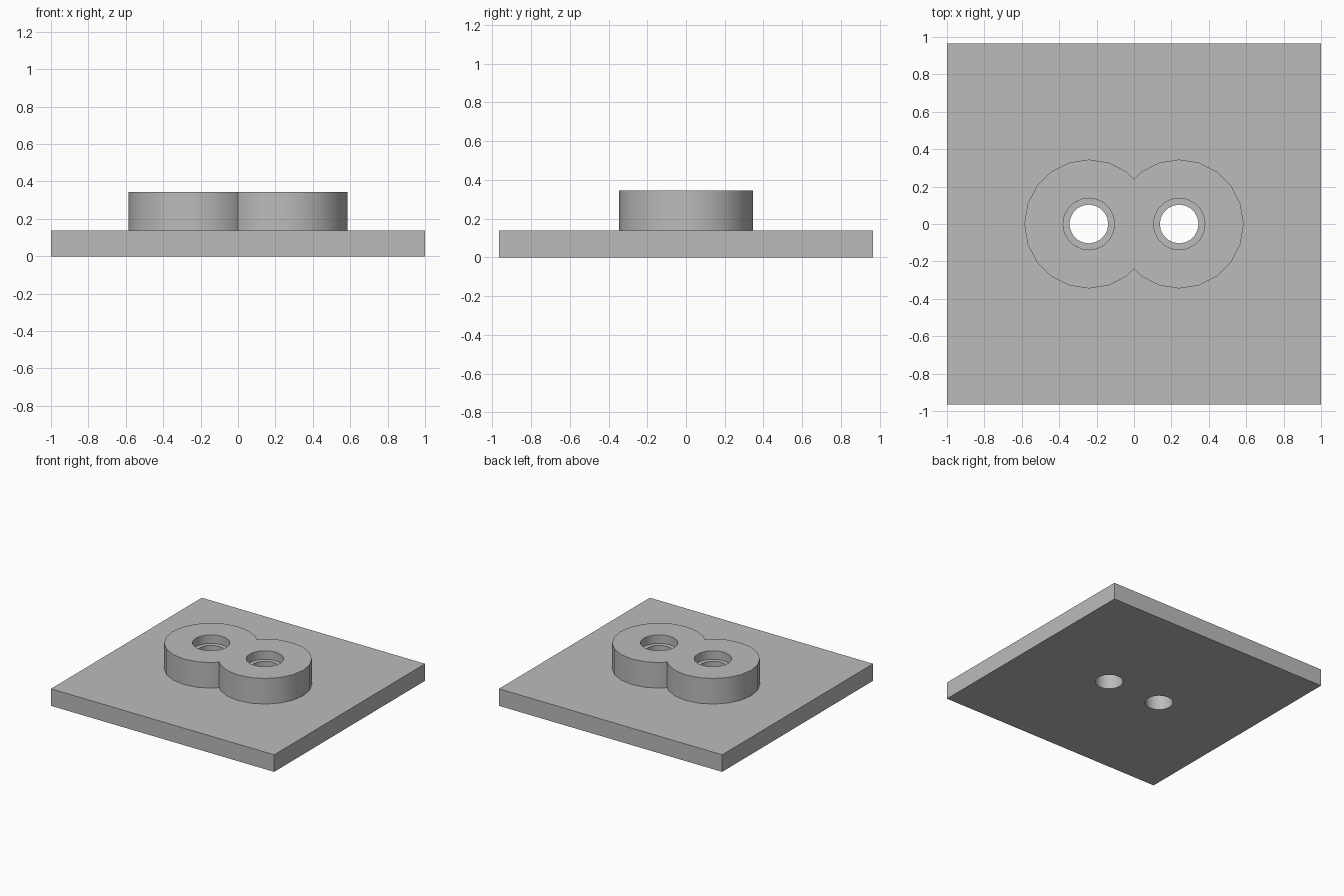
import bpy
import math

cube = bpy.data.objects.get("Cube")
if cube:
    bpy.data.objects.remove(cube, do_unlink=True)

U = 2 / 58            # one design unit
SIDES = 20
PLATE_TOP = 4 * U
TOP = 10 * U
SPACING = 7 * U       # bore offset from the centre

grey = bpy.data.materials.new("plain_grey")
grey.use_nodes = True
colour = (0.5, 0.5, 0.5, 1)
grey.diffuse_color = colour
grey.node_tree.nodes["Principled BSDF"].inputs["Base Color"].default_value = colour


def cylinder(name, x, radius, z0, z1):
    bpy.ops.mesh.primitive_cylinder_add(
        vertices=SIDES, radius=radius, depth=z1 - z0,
        location=(x, 0, (z0 + z1) / 2), rotation=(0, 0, math.pi / 2))
    obj = bpy.context.object
    obj.name = name
    obj.data.materials.append(grey)
    return obj


def combine(target, tool, operation):
    mod = target.modifiers.new(tool.name, "BOOLEAN")
    mod.operation = operation
    mod.solver = "EXACT"
    mod.object = tool
    bpy.context.view_layer.objects.active = target
    bpy.ops.object.modifier_apply(modifier=mod.name)
    bpy.data.objects.remove(tool, do_unlink=True)


# Flat base plate
bpy.ops.mesh.primitive_cube_add(size=1, location=(0, 0, PLATE_TOP / 2))
plate = bpy.context.object
plate.name = "base_plate_with_bosses"
plate.scale = (58 * U, 56 * U, PLATE_TOP)
bpy.ops.object.transform_apply(location=True, rotation=True, scale=True)
plate.data.materials.append(grey)

# Two merged round bosses
for side in (-1, 1):
    combine(plate, cylinder("boss", side * SPACING, 10 * U, PLATE_TOP / 2, TOP), "UNION")

# Through holes with shallow counterbores
for side in (-1, 1):
    combine(plate, cylinder("through_hole", side * SPACING, 3 * U, -U, TOP + U), "DIFFERENCE")
    combine(plate, cylinder("counterbore", side * SPACING, 4 * U, TOP - 2 * U, TOP + U), "DIFFERENCE")

# Smooth walls, crisp edges
bpy.ops.object.select_all(action="DESELECT")
plate.select_set(True)
bpy.context.view_layer.objects.active = plate
bpy.ops.object.shade_smooth_by_angle(angle=math.radians(30))
